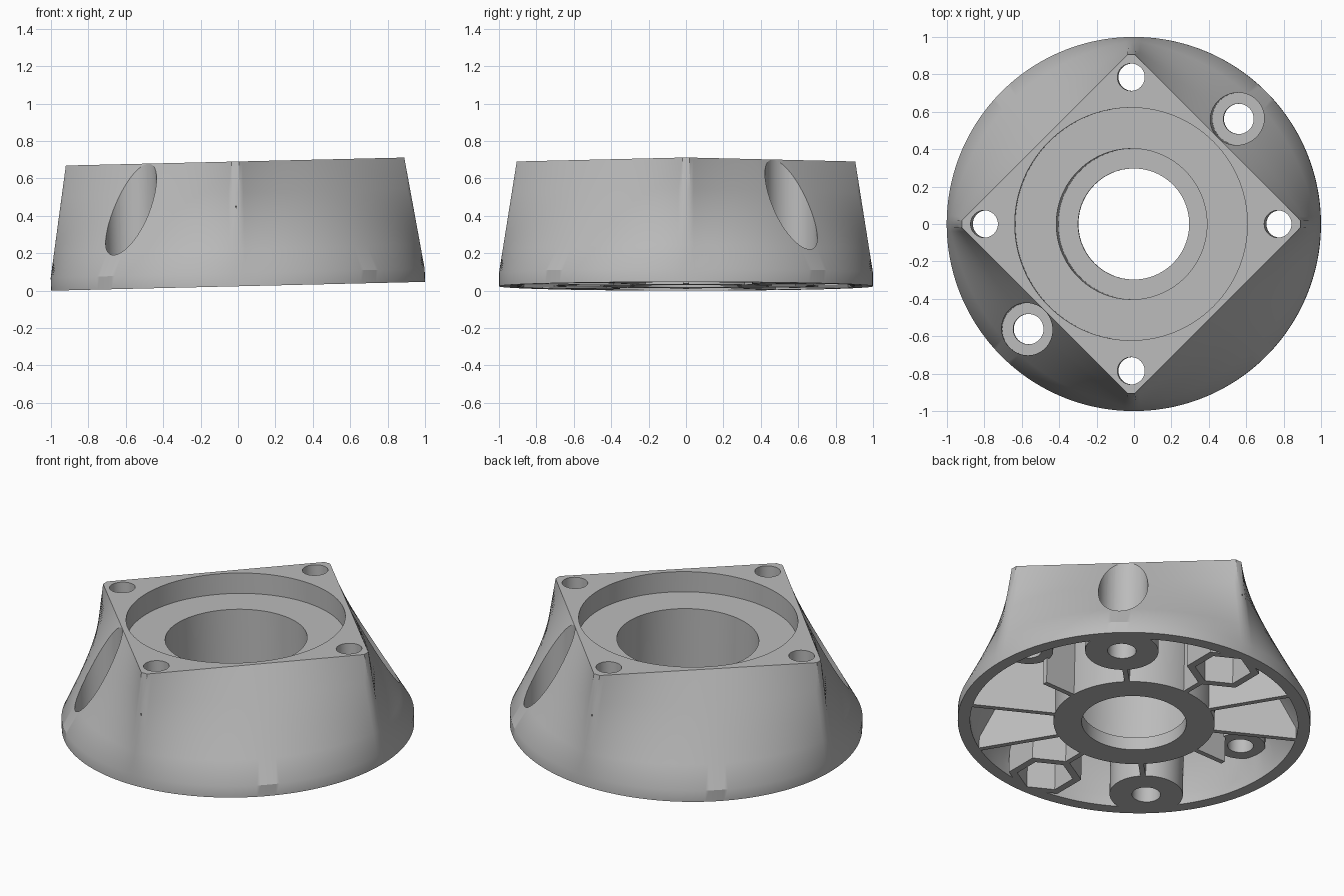
import bpy, bmesh, math
from mathutils import Matrix

if "Cube" in bpy.data.objects:
    bpy.data.objects.remove(bpy.data.objects["Cube"], do_unlink=True)

H = 0.667          # body height
BAND = 0.07        # straight band at the base
HOLE = 0.785       # corner hole distance
BOLT = 0.562       # deep pocket distance on each axis
SEG = 288

grey = bpy.data.materials.new("grey_plastic")
grey.use_nodes = True
grey.diffuse_color = (0.5, 0.5, 0.5, 1)
grey.node_tree.nodes["Principled BSDF"].inputs["Base Color"].default_value = (0.5, 0.5, 0.5, 1)


def to_object(name, bm):
    bmesh.ops.recalc_face_normals(bm, faces=bm.faces)
    mesh = bpy.data.meshes.new(name)
    bm.to_mesh(mesh)
    bm.free()
    mesh.materials.append(grey)
    obj = bpy.data.objects.new(name, mesh)
    bpy.context.collection.objects.link(obj)
    return obj


def cylinder(name, x, y, radius, z0, z1, sides=72):
    bm = bmesh.new()
    place = Matrix.Translation((x, y, (z0 + z1) / 2))
    bmesh.ops.create_cone(bm, cap_ends=True, segments=sides, radius1=radius,
                          radius2=radius, depth=z1 - z0, matrix=place)
    return to_object(name, bm)


def rib(name, degrees, r0, r1, width=0.03):
    bm = bmesh.new()
    place = (Matrix.Rotation(math.radians(degrees), 4, 'Z')
             @ Matrix.Translation(((r0 + r1) / 2, 0, 0.25))
             @ Matrix.Diagonal((r1 - r0, width, 0.7, 1)))
    bmesh.ops.create_cube(bm, size=1, matrix=place)
    return to_object(name, bm)


def diamond_radius(a):
    c, s = abs(math.cos(a)), abs(math.sin(a))
    return min(0.925 / (c + s), 0.905 / max(c, s))


def loft(name, heights, inset=0.0):
    """Blend from a round base to a diamond top."""
    bm = bmesh.new()
    rings = []
    for z in heights:
        t = max(0.0, (z - BAND) / (H - BAND))
        ring = []
        for i in range(SEG):
            a = 2 * math.pi * i / SEG
            r = (1 - t) + t * diamond_radius(a) - inset
            ring.append(bm.verts.new((r * math.cos(a), r * math.sin(a), z)))
        rings.append(ring)
    for low, high in zip(rings, rings[1:]):
        for i in range(SEG):
            j = (i + 1) % SEG
            bm.faces.new((low[i], low[j], high[j], high[i]))
    bm.faces.new(rings[0])
    bm.faces.new(rings[-1])
    return to_object(name, bm)


def cut(target, cutter):
    cutter.hide_render = True
    mod = target.modifiers.new("cut", 'BOOLEAN')
    mod.operation = 'DIFFERENCE'
    mod.solver = 'EXACT'
    mod.object = cutter
    bpy.context.view_layer.objects.active = target
    bpy.ops.object.modifier_apply(modifier=mod.name)
    bpy.data.objects.remove(cutter, do_unlink=True)


# Outer shell and the hollow underneath
body = loft("mount_body", [0, BAND, 0.2, 0.35, 0.5, H])
cavity = loft("cavity", [-0.02, BAND, 0.27, 0.47], inset=0.07)

# Features left standing inside the hollow
cut(cavity, cylinder("hub", 0, 0, 0.457, -0.1, 0.6, 96))
for s in (-1, 1):
    cut(cavity, cylinder("bolt_boss", s * BOLT, s * BOLT, 0.208, -0.1, 0.6))
    cut(cavity, cylinder("screw_boss", s * HOLE, 0, 0.14, 0.16, 0.6))
    cut(cavity, cylinder("nut_boss", 0, s * HOLE, 0.208, -0.1, 0.6, 6))
for angle in (0, 45, 90, 180, 225, 270):
    cut(cavity, rib("short_rib", angle, 0.4, 0.66))
for angle in (-30, -60, 120, 150):
    cut(cavity, rib("long_rib", angle, 0.4, 1.1))
cut(body, cavity)

# Stepped centre bore
cut(body, cylinder("top_recess", 0, 0, 0.622, 0.54, 0.8, 128))
cut(body, cylinder("bore", 0, 0, 0.403, 0.08, 0.7, 96))
cut(body, cylinder("lower_opening", 0, 0, 0.297, -0.1, 0.2, 96))

# Corner screw holes, nut pockets and deep bolt pockets
for s in (-1, 1):
    cut(body, cylinder("screw_hole", s * HOLE, 0, 0.073, -0.1, 0.8, 48))
    cut(body, cylinder("screw_hole", 0, s * HOLE, 0.073, -0.1, 0.8, 48))
    cut(body, cylinder("nut_pocket", 0, s * HOLE, 0.16, -0.1, 0.43, 6))
    cut(body, cylinder("bolt_pocket", s * BOLT, s * BOLT, 0.14, 0.12, 0.9))
    cut(body, cylinder("bolt_hole", s * BOLT, s * BOLT, 0.081, -0.1, 0.3, 48))

# Slight tilt, resting on the low edge
tilt = math.radians(1.35)
body.data.transform(Matrix.Translation((0, 0, math.sin(tilt))) @ Matrix.Rotation(-tilt, 4, 'Y'))

for o in bpy.context.selected_objects:
    o.select_set(False)
body.select_set(True)
bpy.context.view_layer.objects.active = body
bpy.ops.object.shade_smooth_by_angle(angle=math.radians(30))
